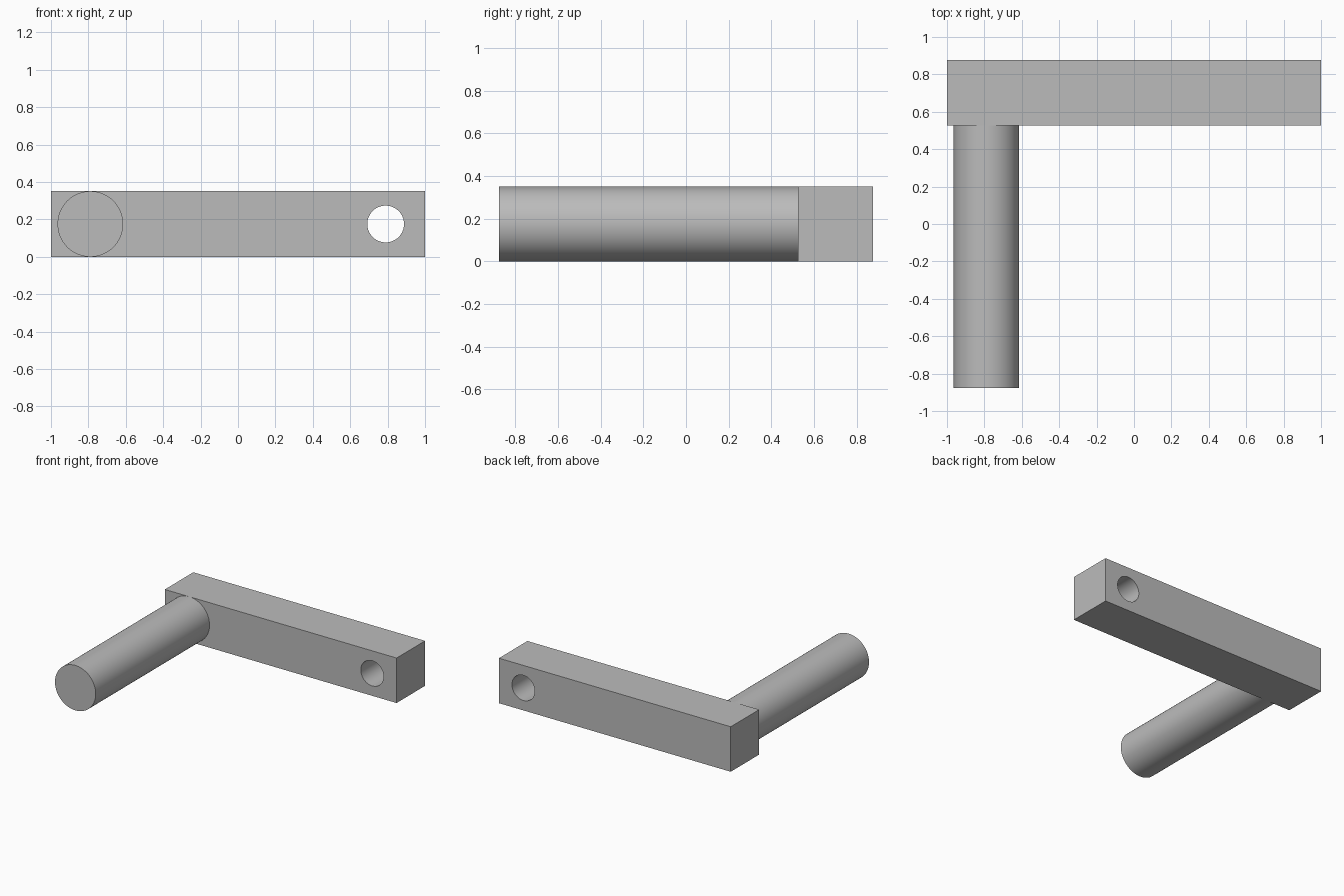
import bpy
import math

if "Cube" in bpy.data.objects:
    bpy.data.objects.remove(bpy.data.objects["Cube"])

U = 2 / 57            # one design unit
HALF = 5 * U          # half thickness of the bar and handle radius
BACK = 25 * U         # rear face
PIVOT = 22.5 * U      # x distance of handle and hole from the centre

grey = bpy.data.materials.new("plain grey")
grey.diffuse_color = (0.5, 0.5, 0.5, 1)
grey.use_nodes = True
grey.node_tree.nodes["Principled BSDF"].inputs["Base Color"].default_value = grey.diffuse_color


def rod(name, x, y0, y1, radius):
    """Round bar running along y."""
    bpy.ops.mesh.primitive_cylinder_add(
        vertices=96, radius=radius, depth=y1 - y0,
        location=(x, (y0 + y1) / 2, HALF), rotation=(math.pi / 2, 0, 0))
    ob = bpy.context.object
    ob.name = name
    ob.data.materials.append(grey)
    bpy.ops.object.shade_smooth_by_angle(angle=math.radians(30))
    return ob


# Round handle
rod("handle", -PIVOT, -BACK, BACK - 2 * HALF, HALF)

# Square arm
bpy.ops.mesh.primitive_cube_add(size=1, location=(0, BACK - HALF, HALF))
arm = bpy.context.object
arm.name = "crank_arm"
arm.scale = (2, 2 * HALF, 2 * HALF)
bpy.ops.object.transform_apply(location=False, rotation=False, scale=True)
arm.data.materials.append(grey)

# Shaft hole through the free end of the arm
cutter = rod("hole_cutter", PIVOT, BACK - 3 * HALF, BACK + HALF, 2.8 * U)
cut = arm.modifiers.new("shaft_hole", 'BOOLEAN')
cut.object = cutter
cut.operation = 'DIFFERENCE'
cut.solver = 'EXACT'
bpy.context.view_layer.objects.active = arm
bpy.ops.object.modifier_apply(modifier=cut.name)
bpy.data.objects.remove(cutter)

# Smooth hole wall, sharp edges elsewhere
bpy.ops.object.select_all(action='DESELECT')
arm.select_set(True)
bpy.context.view_layer.objects.active = arm
bpy.ops.object.shade_smooth_by_angle(angle=math.radians(30))
